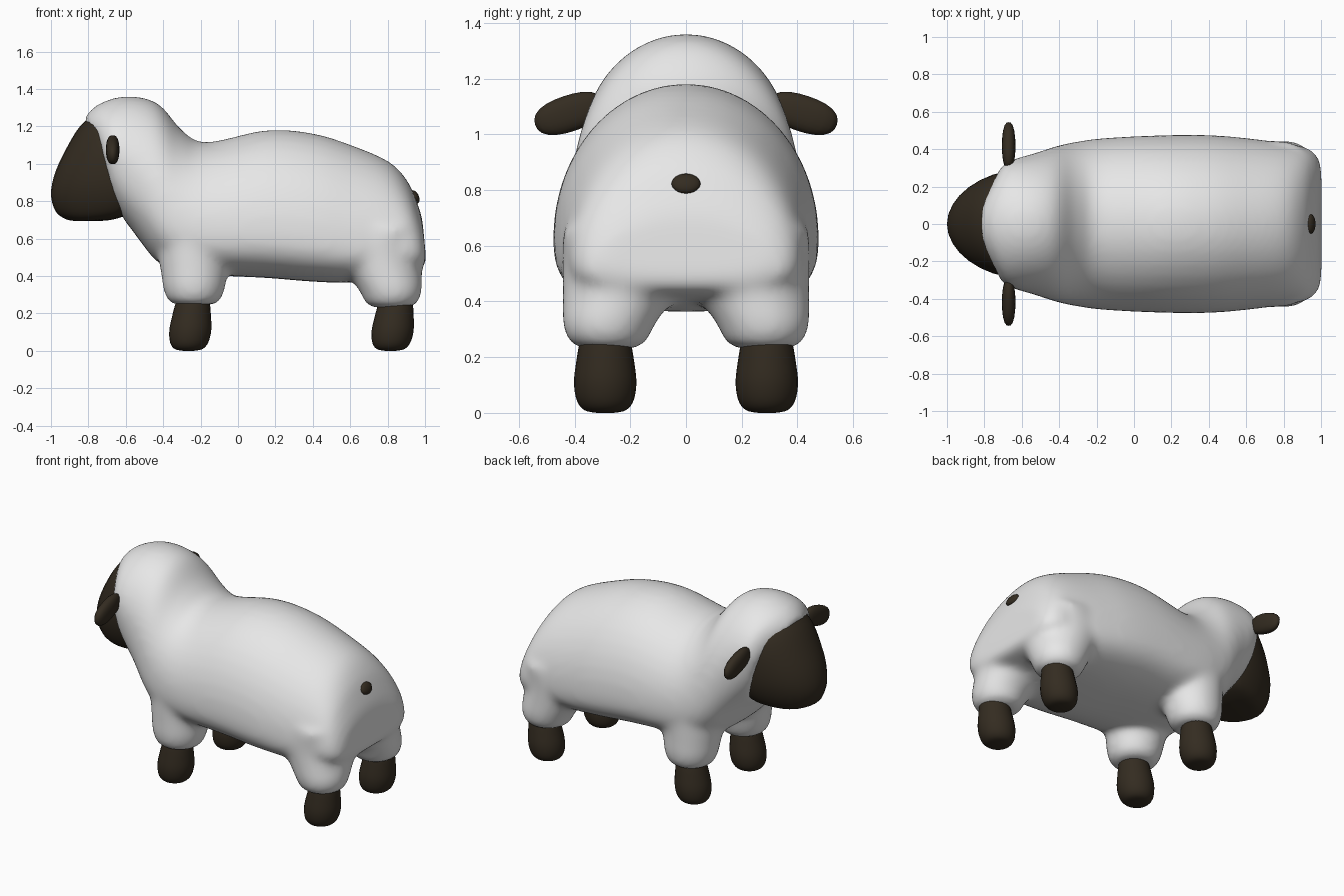
import bpy, bmesh, math
from mathutils import Vector, Matrix

if "Cube" in bpy.data.objects:
    bpy.data.objects.remove(bpy.data.objects["Cube"], do_unlink=True)


def material(name, rgb):
    m = bpy.data.materials.new(name)
    m.use_nodes = True
    m.diffuse_color = (*rgb, 1)
    m.node_tree.nodes["Principled BSDF"].inputs["Base Color"].default_value = (*rgb, 1)
    return m


WOOL = material("white wool", (0.8, 0.8, 0.8))
SKIN = material("dark brown skin", (0.034, 0.025, 0.015))


def finish(bm, name, mat):
    bmesh.ops.recalc_face_normals(bm, faces=bm.faces)
    for f in bm.faces:
        f.smooth = True
    mesh = bpy.data.meshes.new(name)
    bm.to_mesh(mesh)
    bm.free()
    mesh.materials.append(mat)
    ob = bpy.data.objects.new(name, mesh)
    bpy.context.collection.objects.link(ob)
    return ob


def smooth_rows(rows, steps):
    """Catmull-Rom interpolation through rows of numbers."""
    out = []
    for i in range(len(rows) - 1):
        a, b = rows[max(i - 1, 0)], rows[i]
        c, d = rows[i + 1], rows[min(i + 2, len(rows) - 1)]
        for s in range(steps):
            t = s / steps
            out.append([0.5 * (2 * q + (r - p) * t + (2 * p - 5 * q + 4 * r - u) * t * t
                               + (3 * q - p - 3 * r + u) * t ** 3)
                        for p, q, r, u in zip(a, b, c, d)])
    return out + [rows[-1]]


def loft(bm, rings):
    loops = [[bm.verts.new(p) for p in ring] for ring in rings]
    n = len(loops[0])
    for lo, hi in zip(loops, loops[1:]):
        for i in range(n):
            bm.faces.new((lo[i], lo[(i + 1) % n], hi[(i + 1) % n], hi[i]))
    bm.faces.new(loops[0][::-1])
    bm.faces.new(loops[-1])


def turned(bm, rows, n=24):
    """Round column from (radius, height, centre x, centre y) rows."""
    loft(bm, [[(x + r * math.cos(math.tau * i / n), y + r * math.sin(math.tau * i / n), z)
               for i in range(n)] for r, z, x, y in smooth_rows(rows, 4)])


def fleece_ring(row, n=40):
    xb, zb, xt, zt, w, f, curl = row
    low, high = Vector((xb, 0, zb)), Vector((xt, 0, zt))
    ring = []
    for i in range(n):
        c, s = math.cos(math.tau * i / n), math.sin(math.tau * i / n)
        if s >= 0:
            h, y = f + (1 - f) * s, abs(c)
        else:
            h, y = f - f * abs(s) ** 0.75, abs(c) ** 0.7
        p = low.lerp(high, h)
        p.x += curl * h ** 3 * y * y
        p.y = w * math.copysign(y, c)
        ring.append(p)
    return ring


# Fleece: leaning cross-sections (bottom x z, top x z, half width, widest height, swept-back sides)
stations = [
    (-0.61, 0.70, -0.835, 1.23, 0.295, 0.62, 0.13),
    (-0.57, 0.65, -0.755, 1.315, 0.34, 0.60, 0.08),
    (-0.50, 0.555, -0.60, 1.362, 0.375, 0.48, 0.02),
    (-0.43, 0.475, -0.43, 1.325, 0.413, 0.38, 0),
    (-0.33, 0.43, -0.30, 1.18, 0.438, 0.34, 0),
    (-0.15, 0.405, -0.17, 1.115, 0.46, 0.33, 0),
    (0.15, 0.39, 0.15, 1.18, 0.475, 0.31, 0),
    (0.40, 0.37, 0.40, 1.163, 0.476, 0.30, 0),
    (0.62, 0.365, 0.62, 1.095, 0.458, 0.28, 0),
    (0.80, 0.40, 0.81, 1.01, 0.432, 0.25, 0),
    (0.92, 0.42, 0.905, 0.91, 0.412, 0.24, 0),
    (0.985, 0.44, 0.955, 0.80, 0.37, 0.24, 0),
    (1.008, 0.47, 0.985, 0.71, 0.30, 0.30, 0),
]
bm = bmesh.new()
loft(bm, [fleece_ring(r) for r in smooth_rows(stations, 5)])

# Woolly tops of the four legs, widening inwards as they fuse into the fleece
front_cuff = [(0.09, 0.245), (0.14, 0.265), (0.168, 0.34), (0.178, 0.42), (0.19, 0.5), (0.19, 0.6)]
rear_cuff = [(0.09, 0.23), (0.138, 0.252), (0.168, 0.32), (0.205, 0.42), (0.235, 0.52), (0.2, 0.66)]
for side in (-1, 1):
    turned(bm, [(r, z, -0.235, side * (0.443 - max(r, 0.165))) for r, z in front_cuff])
    turned(bm, [(r, z, 0.985 - max(r, 0.165), side * (0.445 - max(r, 0.165))) for r, z in rear_cuff])
fleece = finish(bm, "fleece", WOOL)
remesh = fleece.modifiers.new("fuse", "REMESH")
remesh.mode = "VOXEL"
remesh.voxel_size = 0.018
remesh.use_smooth_shade = True
soften = fleece.modifiers.new("soften", "SMOOTH")
soften.factor = 0.5
soften.iterations = 24

# Lower legs
leg = [(0.03, 0.0), (0.075, 0.01), (0.102, 0.045), (0.112, 0.11), (0.103, 0.19), (0.088, 0.27), (0.06, 0.36)]
for label, x, lean in (("front", -0.265, 0.09), ("rear", 0.815, 0.11)):
    for side, word in ((-1, "near"), (1, "far")):
        bm = bmesh.new()
        turned(bm, [(r, z, x + lean * z, side * 0.29) for r, z in leg])
        finish(bm, f"{label}_leg_{word}", SKIN)

# Face: stacked ovals (height, front x, back x, half width)
levels = [
    (0.694, -0.87, -0.74, 0.07),
    (0.704, -0.92, -0.66, 0.15),
    (0.745, -0.975, -0.56, 0.215),
    (0.84, -1.0, -0.52, 0.265),
    (0.96, -0.975, -0.50, 0.285),
    (1.10, -0.908, -0.50, 0.28),
    (1.20, -0.845, -0.52, 0.24),
    (1.27, -0.77, -0.56, 0.14),
]
bm = bmesh.new()
rings = []
for z, front, back, w in smooth_rows(levels, 4):
    middle = min(-0.62, back - 0.1)
    ring = []
    for i in range(32):
        c, s = math.cos(math.tau * i / 32), math.sin(math.tau * i / 32)
        reach = middle - front if c < 0 else back - middle
        ring.append((middle + reach * c, w * s, z))
    rings.append(ring)
loft(bm, rings)
finish(bm, "face", SKIN)


def blunt_ball(name, centre, size, axis, angle, power):
    """Ellipsoid with slightly squared ends."""
    bm = bmesh.new()
    bmesh.ops.create_uvsphere(bm, u_segments=20, v_segments=12, radius=1)
    for v in bm.verts:
        v.co /= sum(abs(c) ** power for c in v.co) ** (1 / power)
    bm.transform(Matrix.Translation(centre) @ Matrix.Rotation(angle, 4, axis) @ Matrix.Diagonal((*size, 1)))
    return finish(bm, name, SKIN)


# Ears droop outwards; the tail is a small nub
for side, word in ((-1, "near"), (1, "far")):
    blunt_ball(f"ear_{word}", (-0.67, side * 0.418, 1.075), (0.036, 0.13, 0.065), "X", side * -0.32, 2.4)
blunt_ball("tail", (0.945, 0, 0.823), (0.022, 0.052, 0.038), "Y", -0.45, 2)
